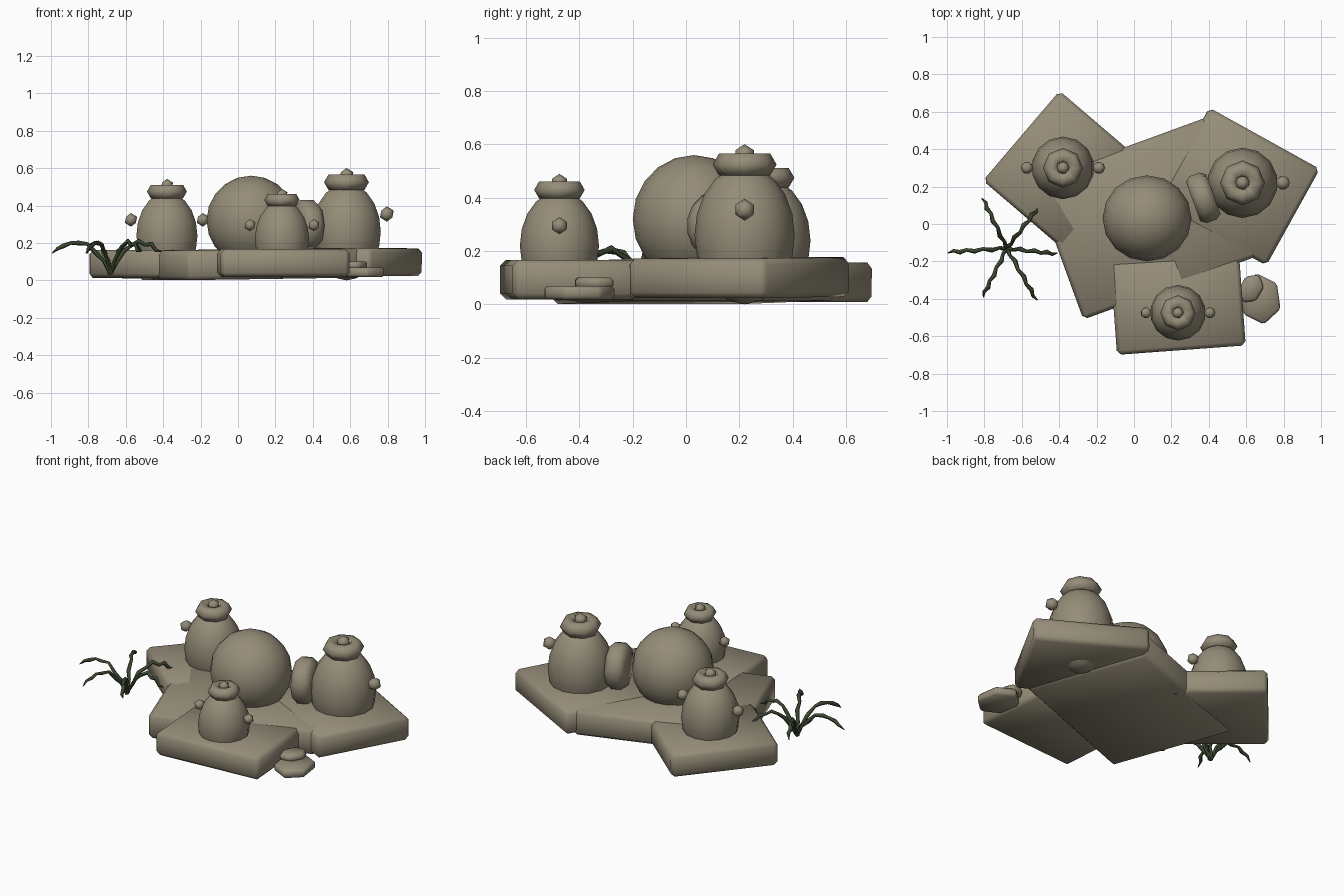
import bpy, math
from mathutils import Vector

cube = bpy.data.objects.get("Cube")
if cube:
    bpy.data.objects.remove(cube, do_unlink=True)


def material(name, rgb):
    mat = bpy.data.materials.new(name)
    mat.use_nodes = True
    mat.diffuse_color = (*rgb, 1)
    mat.node_tree.nodes["Principled BSDF"].inputs["Base Color"].default_value = (*rgb, 1)
    return mat


STONE = material("stone", (0.30, 0.265, 0.19))
GRASS = material("grass_green", (0.045, 0.065, 0.03))


def finish(name, size=(1, 1, 1), rot=(0, 0, 0), bevel=0, segments=1):
    """Name, colour, scale, turn and smooth the newest primitive."""
    ob = bpy.context.object
    ob.name = name
    ob.scale = size
    bpy.ops.object.transform_apply(location=False, rotation=False, scale=True)
    ob.rotation_euler = [math.radians(a) for a in rot]
    ob.data.materials.append(STONE)
    if bevel:
        mod = ob.modifiers.new("worn_edges", "BEVEL")
        mod.width = bevel
        mod.segments = segments
    bpy.ops.object.shade_smooth()
    return ob


def slab(name, loc, size, rot):
    bpy.ops.mesh.primitive_cube_add(size=1, location=loc)
    finish(name, size, rot, 0.022)


def ball(name, loc, size, segments=16, rings=10):
    bpy.ops.mesh.primitive_uv_sphere_add(segments=segments, ring_count=rings, radius=1, location=loc)
    finish(name, size)


def nub(name, loc, r):
    bpy.ops.mesh.primitive_ico_sphere_add(subdivisions=1, radius=r, location=loc)
    finish(name)


def disc(name, loc, sides, size, rot, bevel):
    bpy.ops.mesh.primitive_cylinder_add(vertices=sides, radius=1, depth=1, location=loc)
    finish(name, size, rot, bevel)


def urn(name, x, y, s):
    """Egg-shaped jar with ring lid, knob and two side handles."""
    base = 0.07
    ball(name + "_body", (x, y, base + 0.19 * s), (0.188 * s, 0.188 * s, 0.26 * s), 14, 10)
    bpy.ops.mesh.primitive_torus_add(major_segments=8, minor_segments=6, location=(x, y, base + 0.455 * s),
                                     major_radius=0.073 * s, minor_radius=0.047 * s)
    finish(name + "_lid")
    nub(name + "_knob", (x, y, base + 0.49 * s), 0.041 * s)
    for side, sign in (("left", 1), ("right", -1)):
        nub(f"{name}_{side}_handle", (x + sign * 0.216 * s, y, base + 0.285 * s), 0.041 * s)


# Paving slabs
slab("main_slab", (0.06, 0.03, 0.087), (0.99, 0.79, 0.158), (0, -0.8, 20))
slab("left_slab", (-0.39, 0.29, 0.085), (0.63, 0.56, 0.148), (0, 0.5, 49.5))
slab("right_slab", (0.555, 0.2, 0.1), (0.675, 0.59, 0.148), (0, 0.5, -29))
slab("front_slab", (0.235, -0.425, 0.093), (0.69, 0.5, 0.148), (0, 0, 4.2))

# Boulder and upright round stone
ball("boulder", (0.07, 0.03, 0.32), (0.238, 0.23, 0.24))
disc("upright_stone", (0.37, 0.14, 0.295), 8, (0.145, 0.145, 0.115), (0, 90, 20), 0.03)

# Jars
urn("large_urn", 0.58, 0.22, 1)
urn("middle_urn", -0.38, 0.30, 0.89)
urn("small_urn", 0.235, -0.475, 0.79)

# Stacked pebbles
disc("lower_pebble", (0.675, -0.4, 0.043), 6, (0.115, 0.138, 0.05), (0, 0, 8), 0.012)
disc("upper_pebble", (0.625, -0.345, 0.08), 6, (0.065, 0.085, 0.042), (0, 0, -30), 0.012)

# Grass tuft: arching blades with uneven thickness
root = Vector((-0.68, -0.13, 0.04))
curve = bpy.data.curves.new("grass_tuft", "CURVE")
curve.dimensions = "3D"
curve.bevel_depth = 0.013
curve.bevel_resolution = 0
curve.use_fill_caps = True
tips = ((-0.995, -0.15), (-0.41, -0.16), (-0.81, 0.14), (-0.51, 0.09), (-0.81, -0.39), (-0.52, -0.41))
arch = ((0, 0), (0.12, 0.06), (0.25, 0.11), (0.4, 0.15), (0.55, 0.165),
        (0.68, 0.155), (0.8, 0.15), (0.9, 0.125), (1, 0.11))
for k, (tx, ty) in enumerate(tips):
    reach = Vector((tx, ty, root.z)) - root
    across = Vector((-reach.y, reach.x, 0)).normalized()
    spline = curve.splines.new("POLY")
    spline.points.add(len(arch) - 1)
    for i, (t, h) in enumerate(arch):
        wobble = 0.005 * (-1) ** i
        p = root + reach * t + across * wobble + Vector((0, 0, h + wobble * (1 if k % 2 else -1)))
        spline.points[i].co = (*p, 1)
        spline.points[i].radius = 0.2 if i == len(arch) - 1 else (0.75 if i % 2 else 1.0)
curve.materials.append(GRASS)
tuft = bpy.data.objects.new("grass_tuft", curve)
bpy.context.collection.objects.link(tuft)
